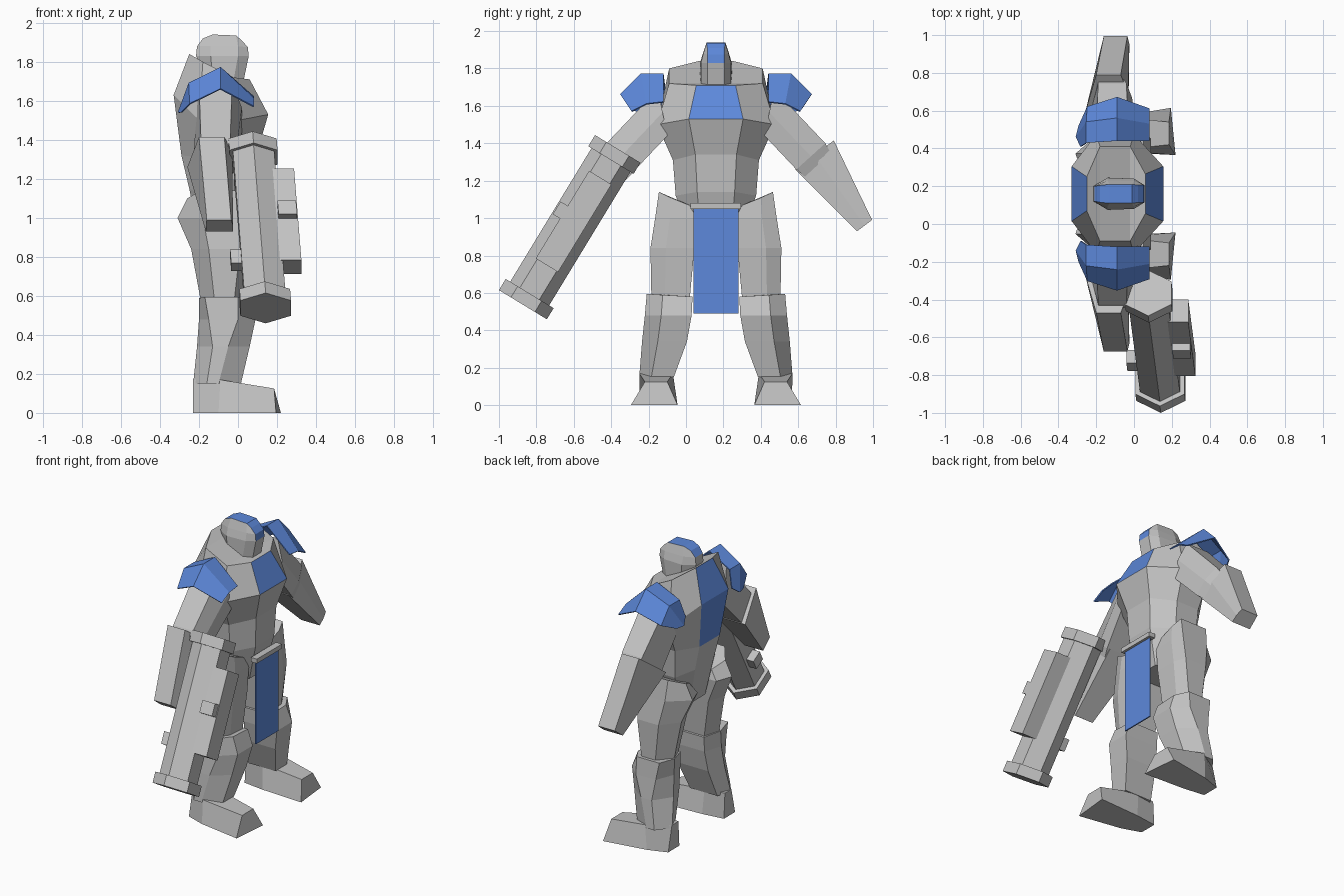
import bpy, bmesh, math
from mathutils import Vector

cube = bpy.data.objects.get("Cube")
if cube:
    bpy.data.objects.remove(cube, do_unlink=True)

MID = .16  # the body's plane of symmetry, across y


def material(name, colour):
    mat = bpy.data.materials.new(name)
    mat.use_nodes = True
    mat.diffuse_color = colour
    mat.node_tree.nodes["Principled BSDF"].inputs["Base Color"].default_value = colour
    return mat


grey = material("armour grey", (.54, .54, .54, 1))
blue = material("trim blue", (.11, .25, .71, 1))


def body(x, w, z, side=1):
    """Body space: w is the distance sideways from the plane of symmetry."""
    return Vector((x, MID + side * w, z))


def make(name, verts, faces, mats=(grey,), blue_faces=()):
    bm = bmesh.new()
    points = [bm.verts.new(v) for v in verts]
    for number, face in enumerate(faces):
        made = bm.faces.new([points[i] for i in face])
        made.material_index = 1 if number in blue_faces else 0
    bmesh.ops.recalc_face_normals(bm, faces=bm.faces[:])
    mesh = bpy.data.meshes.new(name)
    bm.to_mesh(mesh)
    bm.free()
    for mat in mats:
        mesh.materials.append(mat)
    obj = bpy.data.objects.new(name, mesh)
    bpy.context.scene.collection.objects.link(obj)
    return obj


def skin(rings):
    """Quads joining a row of equal rings."""
    n = len(rings[0])
    return [(r * n + i, r * n + (i + 1) % n, (r + 1) * n + (i + 1) % n, (r + 1) * n + i)
            for r in range(len(rings) - 1) for i in range(n)]


def loft(name, rings, mat=grey):
    """Skin the rings and close both ends."""
    n, last = len(rings[0]), (len(rings) - 1) * len(rings[0])
    faces = skin(rings) + [tuple(range(n)), tuple(range(last, last + n))]
    return make(name, [v for ring in rings for v in ring], faces, (mat,))


def symmetric_loft(name, half_rings, blue_faces):
    """Half rings run back to front; quads between mirrored points close the ends."""
    rings = [[body(*p) for p in half] + [body(*p, -1) for p in reversed(half)]
             for half in half_rings]
    n = len(rings[0])
    faces = skin(rings)
    for start in (0, (len(rings) - 1) * n):
        faces += [(start + i, start + i + 1, start + n - 2 - i, start + n - 1 - i)
                  for i in range(n // 2 - 1)]
    return make(name, [v for ring in rings for v in ring], faces, (grey, blue), blue_faces)


# Torso, top to bottom: each half ring is back, side back, side front, front
FRONT, BACK, RING = 3, 7, 8
symmetric_loft("torso", [
    [(-.25, .09, 1.84), (-.18, .25, 1.8), (-.02, .25, 1.72), (.06, .105, 1.71)],
    [(-.33, .145, 1.63), (-.2, .315, 1.5), (0, .315, 1.5), (.155, .145, 1.53)],
    [(-.29, .11, 1.32), (-.19, .23, 1.31), (-.02, .23, 1.31), (.1, .11, 1.34)],
    [(-.25, .1, 1.15), (-.18, .215, 1.12), (-.02, .215, 1.12), (.09, .1, 1.14)],
    [(-.2, .08, .9), (-.15, .135, .9), (-.02, .135, .9), (.03, .08, .9)],
], {FRONT, BACK, BACK + RING})

# Head, bottom to top, with a blue strip over the crown
head_rings = [
    [(-.17, .04, 1.72), (-.13, .085, 1.72), (-.02, .08, 1.72), (.03, .045, 1.71)],
    [(-.215, .04, 1.83), (-.14, .085, 1.83), (0, .08, 1.83), (.055, .046, 1.83)],
    [(-.21, .04, 1.88), (-.14, .07, 1.88), (0, .068, 1.88), (.05, .046, 1.875)],
    [(-.18, .045, 1.92), (-.13, .05, 1.94), (-.01, .05, 1.935), (.02, .046, 1.91)],
]
sides = 3 * RING
crown = {sides + 3, sides + 4, sides + 5}
symmetric_loft("head", head_rings,
               crown | {FRONT + RING, FRONT + 2 * RING, BACK + 2 * RING})


def arm_ring(inner, outer, back_in, back_out, front, side, cut=.03):
    """Five-sided section; cut bevels the outer front corner."""
    middle = [(a + b) / 2 for a, b in zip(inner, outer)]
    return [body(back_in, *inner, side), body(back_out, *outer, side),
            body(front - cut, *outer, side), body(front, *middle, side),
            body(front, *inner, side)]


def leg_ring(z, back, out_back, out_front, front, w_in, w_out, side, rise=0):
    """Six-sided section with a ridge down the back and one down the front."""
    ridge = w_in + (w_out - w_in) * .5
    shin = w_in + (w_out - w_in) * .65
    return [body(back + .04, w_in, z, side), body(back, ridge, z + rise * .5, side),
            body(out_back, w_out, z + rise, side), body(out_front, w_out, z + rise, side),
            body(front, shin, z + rise * .6, side), body(front, w_in, z, side)]


def foot_ring(x_in, x_out, low_in, low_out, x_top, top_in, top_out, z, side):
    return [body(x_in, low_in, 0, side), body(x_out, low_out, 0, side),
            body(x_top, top_out, z, side), body(x_top, top_in, z, side)]


# Paired limbs and shoulder guards
for side, label in ((1, "left"), (-1, "right")):
    loft(label + "_upper_arm", [
        arm_ring((.26, 1.44), (.31, 1.69), -.22, -.2, .02, side, .05),
        arm_ring((.43, 1.26), (.585, 1.4), -.23, -.19, -.01, side),
        arm_ring((.5, 1.2), (.63, 1.32), -.21, -.18, -.04, side)])
    loft(label + "_forearm", [
        arm_ring((.425, 1.26), (.63, 1.415), -.26, -.2, -.03, side, .04),
        arm_ring((.755, .93), (.835, .99), -.165, -.16, -.025, side, .01)])

    # Tent-shaped plate: rows run from the front edge over the ridge to the back
    rows = [[(.08, .28, 1.62), (.08, .37, 1.61), (.08, .45, 1.57)],
            [(-.09, .28, 1.77), (-.09, .4, 1.77), (-.09, .51, 1.66)],
            [(-.25, .27, 1.69), (-.25, .38, 1.69), (-.245, .46, 1.585)],
            [(-.28, .25, 1.58), (-.305, .3, 1.54), (-.29, .36, 1.54)]]
    guard = make(label + "_shoulder_guard",
                 [body(*p, side) for row in rows for p in row],
                 [(r * 3 + i, r * 3 + i + 1, r * 3 + i + 4, r * 3 + i + 3)
                  for r in range(3) for i in range(2)], (blue,))
    shell = guard.modifiers.new("thickness", 'SOLIDIFY')
    shell.thickness = .008
    shell.offset = 0

    loft(label + "_thigh", [
        leg_ring(1.06, -.26, -.19, .01, .03, .12, .305, side, .08),
        leg_ring(1, -.31, -.18, .01, .04, .1, .325, side),
        leg_ring(.84, -.24, -.15, .01, .04, .115, .35, side),
        leg_ring(.57, -.19, -.12, -.02, .02, .14, .345, side)])
    loft(label + "_shin", [
        leg_ring(.58, -.2, -.17, 0, .05, .125, .37, side, .015),
        leg_ring(.48, -.2, -.15, 0, .09, .13, .38, side),
        leg_ring(.34, -.21, -.13, -.05, .06, .155, .395, side),
        leg_ring(.15, -.23, -.16, -.1, .015, .225, .41, side)])
    loft(label + "_foot", [
        foot_ring(-.23, -.23, .24, .36, -.23, .25, .32, .17, side),
        foot_ring(-.08, -.1, .22, .405, -.09, .23, .41, .17, side),
        foot_ring(.22, .195, .205, .455, .185, .26, .38, .125, side)])


def block(name, xs, ws, zs, place=body, mat=grey):
    return loft(name, [[place(xs[0], ws[0], z), place(xs[1], ws[0], z),
                        place(xs[1], ws[1], z), place(xs[0], ws[1], z)] for z in zs], mat)


# Hanging cloth and its bar
block("cloth_bar", (.08, .125), (-.135, .135), (1.05, 1.08))
block("hanging_cloth", (.1, .108), (-.12, .12), (.49, 1.055), mat=blue)

# Six-sided cannon, placed along its own tilted axis
rear_end, muzzle_end = Vector((.075, -.365, 1.37)), Vector((.142, -.872, .537))
axis = (muzzle_end - rear_end).normalized()
length = (muzzle_end - rear_end).length
across = Vector((1, 0, 0))
out = axis.cross(across).normalized()  # away from the body, upwards


def cannon(x, v, t):
    return rear_end + across * x + out * v + axis * t


def hexagon(radius, t):
    angles = [k * math.pi / 3 for k in range(6)]
    return [cannon(radius * math.sin(a), radius * math.cos(a), t) for a in angles]


CAP = .07
for name, radius, start, end in (("cannon_barrel", .122, .02, length - .02),
                                 ("cannon_rear_cap", .142, 0, CAP),
                                 ("cannon_front_cap", .15, length - CAP, length)):
    loft(name, [hexagon(radius, start), hexagon(radius, end)])

block("cannon_side_box", (.08, .2), (-.07, .07), (.18, .73), cannon)
block("cannon_sight", (.1, .195), (.06, .115), (.4, .48), cannon)
block("cannon_handle", (-.16, -.09), (-.04, .04), (.65, .73), cannon)
